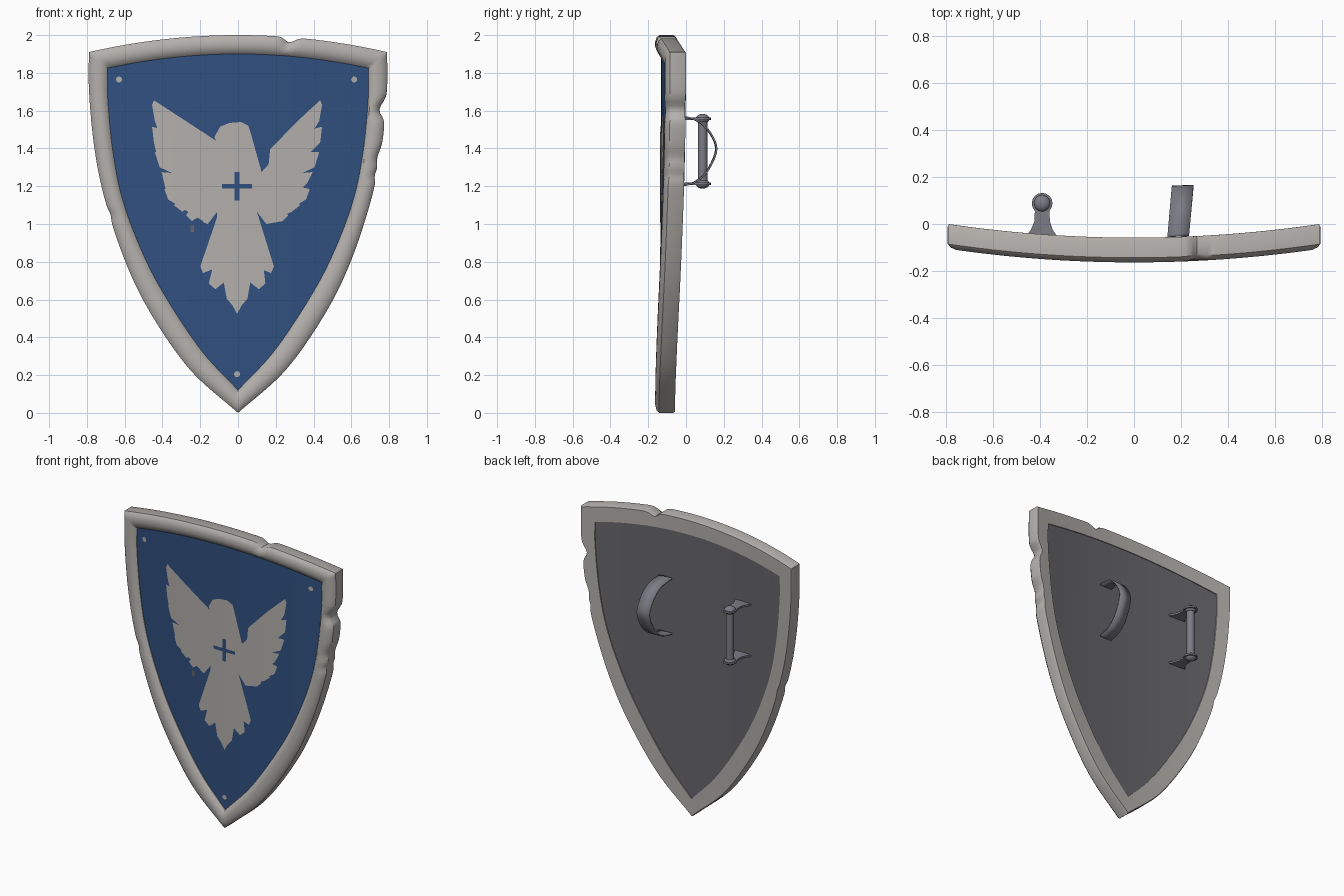
import bpy, bmesh, math
from mathutils import Vector

if "Cube" in bpy.data.objects:
    bpy.data.objects.remove(bpy.data.objects["Cube"])


def material(name, r, g, b):
    m = bpy.data.materials.new(name)
    m.diffuse_color = (r, g, b, 1)
    m.use_nodes = True
    m.node_tree.nodes["Principled BSDF"].inputs["Base Color"].default_value = m.diffuse_color
    return m


PALE = material("pale_steel", 0.45, 0.43, 0.41)
BLUE = material("blue_paint", 0.030, 0.080, 0.215)
BACK = material("dark_backing", 0.135, 0.135, 0.15)
GRIP = material("grip_grey", 0.20, 0.20, 0.235)


def bow(x):
    """Depth of the curved shield body at x."""
    return -0.058 * (1 - (x / 0.79) ** 2)


def finish(bm, name, mat, angle=35):
    me = bpy.data.meshes.new(name)
    bm.to_mesh(me)
    bm.free()
    ob = bpy.data.objects.new(name, me)
    bpy.context.collection.objects.link(ob)
    me.materials.append(mat)
    bpy.ops.object.select_all(action='DESELECT')
    ob.select_set(True)
    bpy.context.view_layer.objects.active = ob
    bpy.ops.object.shade_smooth_by_angle(angle=math.radians(angle))
    return ob


def sheet(name, outline, depth, mat, side=-1):
    """Flat outline in xz, sliced into strips and bent onto the shield curve."""
    bm = bmesh.new()
    bm.faces.new([bm.verts.new((x, 0, z)) for x, z in outline])
    bmesh.ops.triangulate(bm, faces=bm.faces[:], ngon_method='EAR_CLIP')
    for i in range(-15, 16):
        bmesh.ops.bisect_plane(bm, geom=bm.verts[:] + bm.edges[:] + bm.faces[:],
                               plane_co=(i * 0.05, 0, 0), plane_no=(1, 0, 0))
    bm.normal_update()
    for f in bm.faces:
        if f.normal.y * side < 0:
            f.normal_flip()
    for v in bm.verts:
        v.co.y = bow(v.co.x) + depth
    return finish(bm, name, mat)


def spline(pts, steps):
    """Catmull-Rom curve through 2D points."""
    p = [Vector(q) for q in pts]
    p = [2 * p[0] - p[1]] + p + [2 * p[-1] - p[-2]]
    out = []
    for a, b, c, d in zip(p, p[1:], p[2:], p[3:]):
        for k in range(steps):
            t = k / steps
            out.append(0.5 * (2 * b + (c - a) * t + (2 * a - 5 * b + 4 * c - d) * t * t
                              + (3 * b - a - 3 * c + d) * t ** 3))
    return out + [p[-2]]


def shield_loop(side, top_z):
    right = spline(side, 14)
    cx, cz = side[-1]
    n = 80
    top = []
    for i in range(1, n):
        u = 1 - 2 * i / n
        top.append(Vector((cx * u, top_z - (top_z - cz) * u * u)))
    left = [Vector((-v.x, v.y)) for v in reversed(right[1:])]
    return right + top + left


outer = shield_loop([(0, 0), (.255, .23), (.467, .535), (.6, .81), (.705, 1.13),
                     (.76, 1.4), (.788, 1.69), (.79, 1.91)], 2.0)
inner = shield_loop([(0, .12), (.19, .325), (.375, .6), (.5, .835), (.607, 1.115),
                     (.662, 1.38), (.69, 1.67), (.69, 1.825)], 1.9)

# Rim: rounded section lofted around the outline, with battle dents
SECTION = [(.05, 0), (0, -.01), (0, -.085), (.12, -.098), (.35, -.105),
           (.6, -.105), (.85, -.096), (1, -.08), (1, 0)]
DENTS = [(.28, 1.99, .035, .28), (.79, 1.61, .045, .36), (.755, 1.35, .05, .16),
         (.735, 1.26, .03, .12), (-.68, 1.05, .03, .08)]
bm = bmesh.new()
rings = []
for o, i in zip(outer, inner):
    dent = sum(s * math.exp(-((o - Vector((x, z))).length / w) ** 2) for x, z, w, s in DENTS)
    ring = []
    for t, y in SECTION:
        p = o.lerp(i, t + dent * (1 - t))
        squash = 1 - 0.5 * dent * (1 - t)
        ring.append(bm.verts.new((p.x, bow(p.x) + y * squash, p.y)))
    rings.append(ring)
for a, b in zip(rings, rings[1:] + rings[:1]):
    for k in range(len(SECTION)):
        m = (k + 1) % len(SECTION)
        bm.faces.new((a[k], a[m], b[m], b[k]))
bmesh.ops.recalc_face_normals(bm, faces=bm.faces[:])
finish(bm, "rim", PALE)

# Painted front and plain back panels
panel = [(v.x * 1.008, 1.1 + (v.y - 1.1) * 1.008) for v in inner]
sheet("front_panel", panel, -.075, BLUE)
sheet("back_panel", panel, -.006, BACK, 1)

# Bird emblem: half outline mirrored, plus a head turned to one side
HALF = [(.05, 1.385), (.08, 1.315), (.13, 1.275), (.165, 1.295), (.175, 1.395), (.305, 1.53),
        (.385, 1.605), (.44, 1.655), (.45, 1.63), (.435, 1.545), (.41, 1.505), (.45, 1.515),
        (.44, 1.43), (.39, 1.38), (.435, 1.38), (.41, 1.30), (.345, 1.27), (.40, 1.275),
        (.37, 1.215), (.32, 1.2), (.385, 1.185), (.365, 1.13), (.28, 1.135), (.335, 1.10),
        (.29, 1.065), (.235, 1.10), (.27, 1.045), (.24, 1.015), (.17, 1.06), (.18, 1.01),
        (.155, 1.0), (.105, 1.065), (.10, .94), (.11, .865), (.155, .80), (.195, .775),
        (.18, .74), (.13, .76), (.15, .685), (.115, .655), (.07, .69), (.055, .605), (.025, .57)]
HEAD = [(.06, 1.44), (.07, 1.49), (.06, 1.52), (.02, 1.54), (-.04, 1.535), (-.09, 1.515),
        (-.12, 1.46), (-.11, 1.44), (-.07, 1.465), (-.055, 1.44)]
bird = [(-x, z) for x, z in HALF] + [(0, .525)] + HALF[::-1] + HEAD
sheet("bird_emblem", [(x - .005, z) for x, z in bird], -.079, PALE)


def rect(x, z, w, h):
    return [(x - w, z - h), (x + w, z - h), (x + w, z + h), (x - w, z + h)]


# Cross in the emblem, paint chip and rivets
sheet("cross_bar", rect(-.005, 1.2, .08, .011), -.082, BLUE)
sheet("cross_post", rect(-.005, 1.2, .013, .075), -.0825, BLUE)
sheet("paint_chip", rect(-.243, .975, .009, .018), -.078, BACK)
for n, (x, z) in enumerate([(-.63, 1.765), (.615, 1.765), (-.005, .205)]):
    ring = [(x + .016 * math.cos(a * math.pi / 6), z + .016 * math.sin(a * math.pi / 6))
            for a in range(12)]
    sheet("rivet_%d" % n, ring, -.079, PALE)

# Hand grip: vertical bar with domed ends on two flared brackets
GX, GY = -.39, .088
bpy.ops.mesh.primitive_cylinder_add(vertices=20, radius=.025, depth=.36, location=(GX, GY, 1.385))
bar = bpy.context.object
bar.name = "grip_bar"
bar.data.materials.append(GRIP)
bpy.ops.object.shade_smooth_by_angle(angle=math.radians(35))
for label, z in (("lower", 1.213), ("upper", 1.557)):
    bpy.ops.mesh.primitive_uv_sphere_add(segments=20, ring_count=10, radius=.036,
                                         location=(GX, GY, z))
    knob = bpy.context.object
    knob.name = label + "_grip_knob"
    knob.scale.z = .72
    knob.data.materials.append(GRIP)
    bpy.ops.object.shade_smooth()
    edge = [(-.068, -.05), (.062, -.05), (.045, -.025), (.033, .01), (.031, .055)]
    edge += [(.044 * math.cos(a), GY + .044 * math.sin(a))
             for a in [math.radians(-20 + 22 * k) for k in range(11)]]
    edge += [(-.031, .055), (-.033, .01), (-.048, -.025)]
    bm = bmesh.new()
    face = bm.faces.new([bm.verts.new((GX + x, y, z - .006)) for x, y in edge])
    ext = bmesh.ops.extrude_face_region(bm, geom=[face])
    for v in ext["geom"]:
        if isinstance(v, bmesh.types.BMVert):
            v.co.z += .012
    bmesh.ops.recalc_face_normals(bm, faces=bm.faces[:])
    finish(bm, label + "_grip_bracket", GRIP)

# Forearm strap: thin bowed band
path = spline([(-.055, 1.572), (0, 1.565), (.06, 1.545), (.12, 1.49), (.158, 1.395),
               (.11, 1.28), (.05, 1.225), (0, 1.208), (-.055, 1.2)], 5)
bm = bmesh.new()
rows = []
for y, z in path:
    x = .142 + (y + .05) * .09
    rows.append([bm.verts.new((x, y, z)), bm.verts.new((x + .092, y + .004, z))])
for a, b in zip(rows, rows[1:]):
    bm.faces.new((a[0], a[1], b[1], b[0]))
bmesh.ops.recalc_face_normals(bm, faces=bm.faces[:])
strap = finish(bm, "arm_strap", GRIP)
mod = strap.modifiers.new("thickness", 'SOLIDIFY')
mod.thickness = .009
mod.offset = 0
